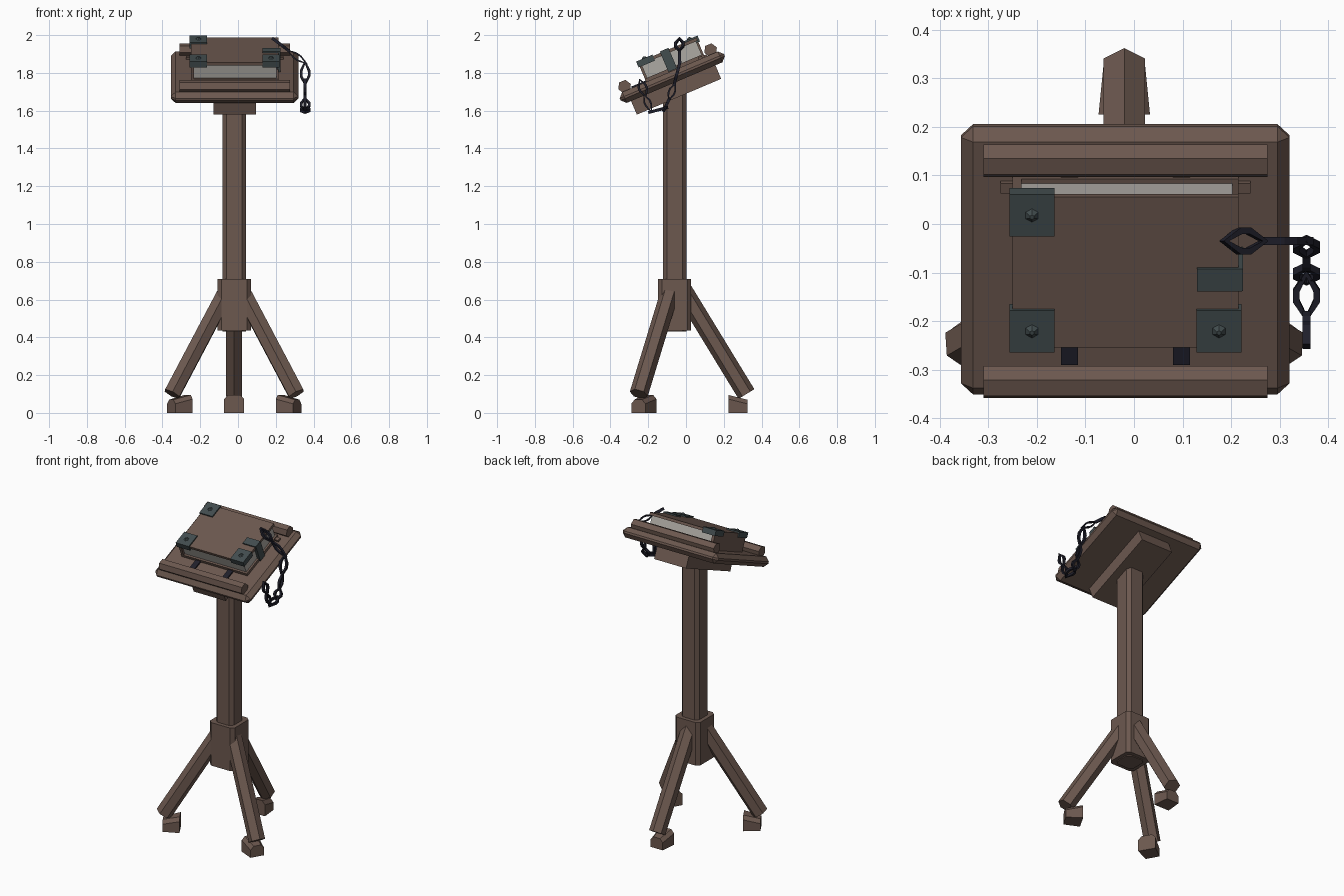
import bpy, bmesh, math
from mathutils import Matrix, Vector

if "Cube" in bpy.data.objects:
    bpy.data.objects.remove(bpy.data.objects["Cube"])


def material(name, rgb):
    m = bpy.data.materials.new(name)
    m.use_nodes = True
    m.diffuse_color = (*rgb, 1)
    bsdf = m.node_tree.nodes["Principled BSDF"]
    bsdf.inputs["Base Color"].default_value = (*rgb, 1)
    bsdf.inputs["Roughness"].default_value = 0.8
    return m


wood = material("brown wood", (0.15, 0.098, 0.078))
metal = material("grey metal", (0.055, 0.074, 0.078))
iron = material("dark iron", (0.014, 0.014, 0.024))
paper = material("pale paper", (0.42, 0.40, 0.37))

AXIS = Vector((-0.02, -0.06, 0))
# Tilted frame of the desk: x across, y up the slope, z out of the board
DESK = Matrix.Translation((-0.018, -0.073, 1.778)) @ Matrix.Rotation(math.radians(23), 4, 'X')


def finish(name, bm, mat, matrix=Matrix()):
    bmesh.ops.recalc_face_normals(bm, faces=bm.faces)
    bm.transform(matrix)
    me = bpy.data.meshes.new(name)
    bm.to_mesh(me)
    bm.free()
    me.materials.append(mat)
    ob = bpy.data.objects.new(name, me)
    bpy.context.scene.collection.objects.link(ob)
    return ob


def box(name, xs, ys, zs, mat, matrix=DESK, bevel=0):
    bm = bmesh.new()
    bmesh.ops.create_cube(bm, size=1)
    for v in bm.verts:
        v.co = [r[0] if c < 0 else r[1] for c, r in zip(v.co, (xs, ys, zs))]
    if bevel:
        bmesh.ops.bevel(bm, geom=bm.edges[:], offset=bevel, segments=1, affect='EDGES')
    return finish(name, bm, mat, matrix)


def prism(name, profile, length, mat, matrix):
    """Extrude a flat profile along local z."""
    bm = bmesh.new()
    rings = [[bm.verts.new((x, y, z)) for x, y in profile] for z in (0, length)]
    bm.faces.new(rings[0])
    bm.faces.new(rings[1])
    n = len(profile)
    for i in range(n):
        j = (i + 1) % n
        bm.faces.new((rings[0][i], rings[0][j], rings[1][j], rings[1][i]))
    return finish(name, bm, mat, matrix)


def chamfered(a, c):
    b = a - c
    return [(a, -b), (a, b), (b, a), (-b, a), (-a, b), (-a, -b), (-b, -a), (b, -a)]


def hexagon(r, start=0):
    return [(r * math.cos(start + i * math.pi / 3), r * math.sin(start + i * math.pi / 3))
            for i in range(6)]


# Post and hub
prism("post", chamfered(0.0625, 0.021), 1.3, wood, Matrix.Translation(AXIS + Vector((0, 0, 0.43))))
prism("hub", chamfered(0.0875, 0.02), 0.275, wood, Matrix.Translation(AXIS + Vector((0, 0, 0.435))))

# Three splayed legs with wedge feet
for label, deg in (("back", 0), ("front_right", 120), ("front_left", 240)):
    turn = Matrix.Translation(AXIS) @ Matrix.Rotation(math.radians(deg), 4, 'Z')
    lean = Matrix.Translation((0, 0.38, 0.10)) @ Matrix.Rotation(math.radians(31.4), 4, 'X')
    prism(label + "_leg", hexagon(0.049, math.pi / 6), 0.64, wood, turn @ lean)
    bm = bmesh.new()
    for r, w, h in ((0.285, 0.053, 0.095), (0.385, 0.043, 0.07)):
        for s in (-1, 1):
            for x, z in ((w, 0), (w, h - 0.022), (w - 0.02, h)):
                bm.verts.new((s * x, r, z))
    bmesh.ops.convex_hull(bm, input=bm.verts[:])
    bmesh.ops.dissolve_limit(bm, angle_limit=0.01, verts=bm.verts[:], edges=bm.edges[:])
    finish(label + "_foot", bm, wood, turn)

# Desk board, its support and the two rails
box("desk_board", (-0.338, 0.338), (-0.3, 0.3), (-0.032, 0.03), wood, bevel=0.025)
box("desk_support", (-0.113, 0.113), (-0.25, 0.235), (-0.11, -0.03), wood)
for label, y in (("front_rail", -0.252), ("back_rail", 0.243)):
    prism(label, hexagon(0.036), 0.585, wood,
          DESK @ Matrix.Translation((-0.292, y, 0.052)) @ Matrix.Rotation(math.pi / 2, 4, 'Y')
          @ Matrix.Rotation(math.pi / 6, 4, 'Z'))

# Book with its spine on the right
BOOK = DESK @ Matrix.Translation((0.018, 0, 0))
box("bottom_cover", (-0.25, 0.215), (-0.137, 0.2), (0.03, 0.048), wood, BOOK)
box("top_cover", (-0.25, 0.215), (-0.137, 0.2), (0.125, 0.142), wood, BOOK)
box("book_spine", (-0.25, -0.232), (-0.137, 0.2), (0.04, 0.13), wood, BOOK)
box("book_pages", (-0.235, 0.203), (-0.125, 0.19), (0.045, 0.128), paper, BOOK)
box("book_rest", (-0.275, 0.24), (0.165, 0.188), (0.03, 0.042), wood, BOOK)

# Straps under the book
for label, x in (("right", -0.15), ("left", 0.08)):
    box(label + "_strap", (x, x + 0.035), (-0.22, -0.13), (0.029, 0.038), iron, BOOK)
    box(label + "_strap_end", (x, x + 0.035), (0.19, 0.215), (0.029, 0.04), wood, BOOK)

# Metal cover corners with studs
for label, x, y in (("back_right", -0.21, 0.162), ("front_right", -0.21, -0.097),
                    ("front_left", 0.175, -0.097)):
    box(label + "_corner", (x - 0.046, x + 0.046), (y - 0.047, y + 0.047),
        (0.116, 0.15), metal, BOOK)
    bm = bmesh.new()
    bmesh.ops.create_cone(bm, segments=6, radius1=0.016, radius2=0.005, depth=0.01, cap_ends=True)
    finish(label + "_stud", bm, metal, BOOK @ Matrix.Translation((x, y, 0.154)))

# Clasp folded over the page edge
box("clasp_top", (0.13, 0.222), (-0.008, 0.042), (0.14, 0.15), metal, BOOK)
box("clasp_side", (0.206, 0.224), (-0.008, 0.042), (0.032, 0.148), metal, BOOK)


# Hanging chain of open diamond links
def link(name, a, b, side, half):
    a, b, side = Vector(a), Vector(b), Vector(side)
    along = (b - a).normalized()
    depth = along.cross(side).normalized()
    side = depth.cross(along)
    mid, ln = (a + b) / 2, (b - a).length / 2
    bm = bmesh.new()
    rings = []
    for i in range(6):
        ang = i * math.pi / 3
        # two pointed ends, four shoulders set close to the middle
        p = along * (ln if i == 0 else -ln if i == 3 else 0.22 * ln * math.copysign(1, math.cos(ang)))
        q = side * (0 if i % 3 == 0 else math.copysign(half, math.sin(ang)))
        ring = []
        for shrink, d in ((1, -1), (1, 1), (0.52, 1), (0.52, -1)):
            ring.append(bm.verts.new(mid + (p * (shrink + 1) / 2 if shrink < 1 else p)
                                     + q * shrink + depth * d * 0.008))
        rings.append(ring)
    for i in range(6):
        r, s = rings[i], rings[(i + 1) % 6]
        for k in range(4):
            m = (k + 1) % 4
            bm.faces.new((r[k], r[m], s[m], s[k]))
    finish(name, bm, iron)


X, Y = (1, 0, 0), (0, 1, 0)
cx = 0.355
chain = [
    ((0.18, -0.035, 1.985), (0.272, -0.035, 1.915), Y, 0.028),
    ((0.255, -0.035, 1.925), (0.37, -0.035, 1.845), X, 0.018),
    ((cx, -0.03, 1.865), (cx, -0.065, 1.73), X, 0.028),
    ((cx, -0.055, 1.75), (cx, -0.095, 1.65), Y, 0.02),
    ((cx, -0.085, 1.67), (cx, -0.12, 1.595), X, 0.028),
    ((cx, -0.095, 1.618), (cx, -0.2, 1.59), X, 0.028),
    ((cx, -0.18, 1.59), (cx, -0.225, 1.69), Y, 0.02),
    ((cx, -0.21, 1.67), (cx, -0.247, 1.77), Y, 0.026),
]
for i, (a, b, side, half) in enumerate(chain):
    link(f"chain_link_{i + 1}", a, b, side, half)
